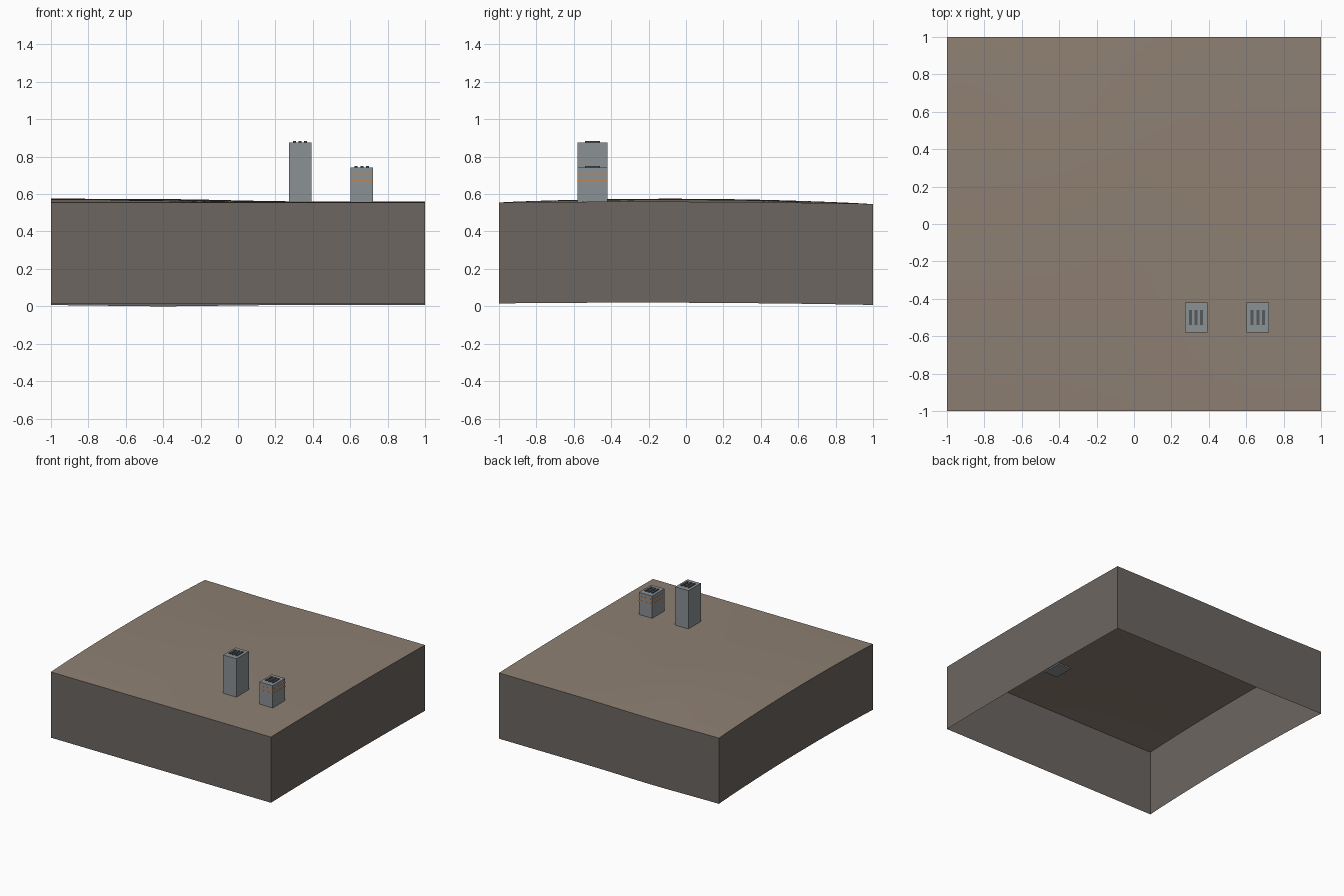
import bpy, bmesh, math
from mathutils import Vector

old = bpy.data.objects.get("Cube")
if old:
    bpy.data.objects.remove(old, do_unlink=True)


def material(name, rgb):
    m = bpy.data.materials.new(name)
    m.use_nodes = True
    color = (*rgb, 1)
    m.diffuse_color = color
    m.node_tree.nodes["Principled BSDF"].inputs["Base Color"].default_value = color
    return m


SOIL = material("brown soil", (0.27, 0.215, 0.17))
EARTH = material("grey earth", (0.15, 0.133, 0.12))
CONCRETE = material("blue grey concrete", (0.26, 0.285, 0.295))
DARK = material("dark vent metal", (0.09, 0.10, 0.11))
ORANGE = material("orange stripe", (0.55, 0.23, 0.08))

SKIRT = 0.54


def ground_height(x, y):
    """Broad ridge along x, highest on one side, with a dip in the back edge."""
    ridge = 0.008 + 0.016 / (1 + math.exp((x + 0.05) * 6))
    profile = max(0, math.cos(math.pi * y / 2)) ** 0.8
    t = min(1, max(0, (y - 0.3) / 0.7))
    dip = 0.007 * math.exp(-((x + 0.4) / 0.4) ** 2) * t * t * (3 - 2 * t)
    return 0.551 - 0.004 * y + ridge * profile - dip


def finish(bm, name, mats):
    mesh = bpy.data.meshes.new(name)
    bm.to_mesh(mesh)
    bm.free()
    for m in mats:
        mesh.materials.append(m)
    obj = bpy.data.objects.new(name, mesh)
    bpy.context.collection.objects.link(obj)
    return obj


def box(name, low, high, mat):
    low, high = Vector(low), Vector(high)
    bm = bmesh.new()
    bmesh.ops.create_cube(bm, size=1)
    bmesh.ops.scale(bm, vec=high - low, verts=bm.verts)
    bmesh.ops.translate(bm, vec=(low + high) / 2, verts=bm.verts)
    return finish(bm, name, [mat])


# Ground: rolling top with a skirt of constant depth, open underneath
bm = bmesh.new()
bmesh.ops.create_grid(bm, x_segments=32, y_segments=32, size=1)
for v in bm.verts:
    v.co.z = ground_height(v.co.x, v.co.y)
rim = [e for e in bm.edges if e.is_boundary]
skirt = bmesh.ops.extrude_edge_only(bm, edges=rim)["geom"]
bmesh.ops.translate(bm, vec=(0, 0, -SKIRT),
                    verts=[g for g in skirt if isinstance(g, bmesh.types.BMVert)])
bm.normal_update()
for f in bm.faces:
    wall = abs(f.normal.z) < 0.5
    f.material_index = int(wall)
    outward = f.calc_center_median() * Vector((1, 1, 0)) if wall else Vector((0, 0, 1))
    if f.normal.dot(outward) < 0:
        f.normal_flip()
ground = finish(bm, "ground_block", [SOIL, EARTH])
bpy.ops.object.select_all(action="DESELECT")
ground.select_set(True)
bpy.context.view_layer.objects.active = ground
bpy.ops.object.shade_smooth_by_angle(angle=math.radians(30))


# Towers: plain blocks with three roof vents and optional stripes
def tower(name, x, top, stripes):
    y, hx, hy = -0.5, 0.06, 0.08
    box(name, (x - hx, y - hy, 0.55), (x + hx, y + hy, top), CONCRETE)
    for i in (-1, 0, 1):
        cx = x + i * 0.03
        box(f"{name}_vent", (cx - 0.008, y - 0.04, top - 0.005),
            (cx + 0.008, y + 0.04, top + 0.008), DARK)
    for z in stripes:
        e = 0.001
        box(f"{name}_stripe", (x - hx - e, y - hy - e, z - 0.004),
            (x + hx + e, y + hy + e, z + 0.004), ORANGE)


tower("tall_tower", 0.332, 0.875, [])
tower("short_tower", 0.662, 0.742, [0.675, 0.708])
